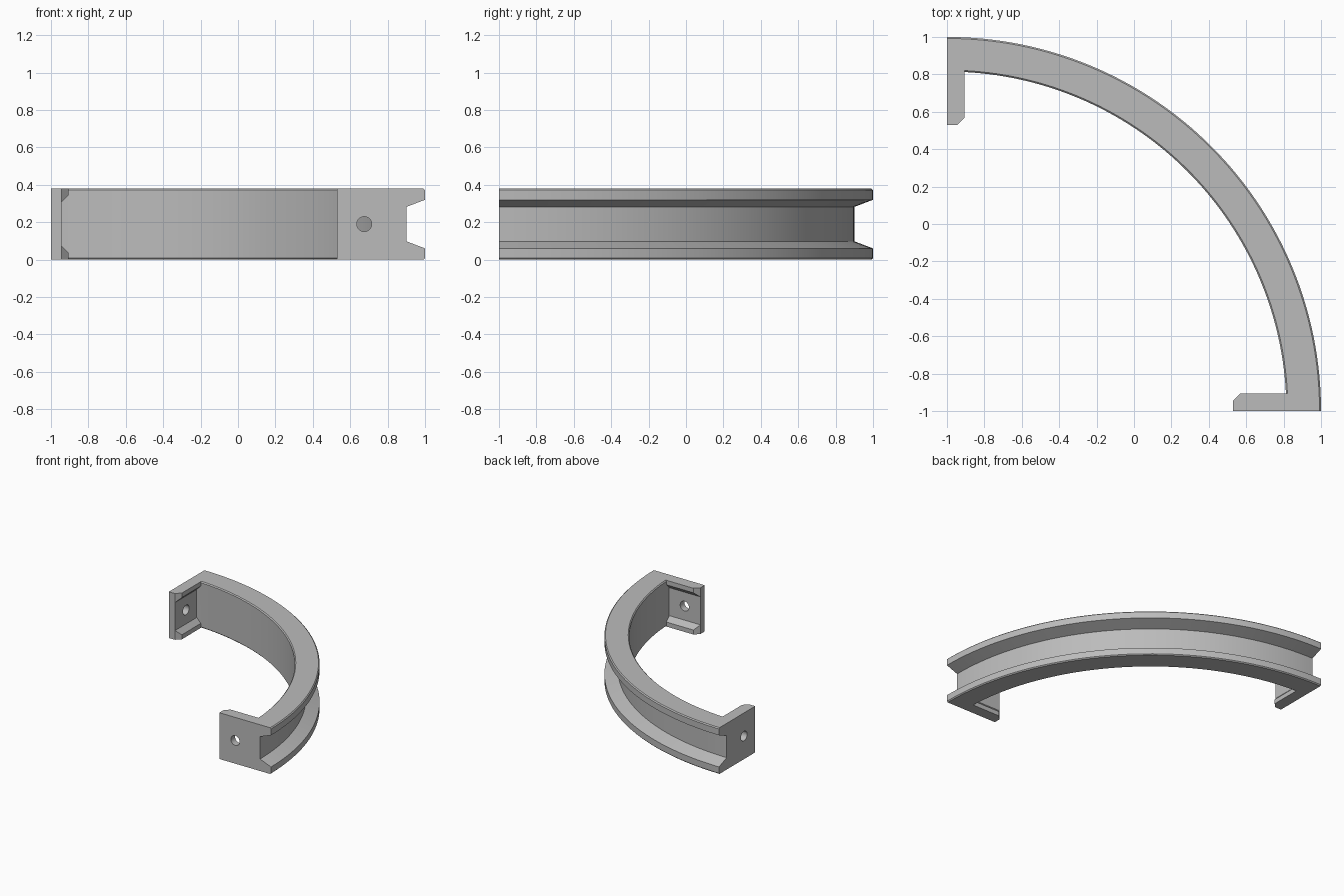
import bpy, bmesh, math
from mathutils import Matrix, Vector

if "Cube" in bpy.data.objects:
    bpy.data.objects.remove(bpy.data.objects["Cube"], do_unlink=True)

H = 0.38             # height of the bracket
R_IN, R_OUT = 1.815, 2.0
BEVEL = 0.008
CENTRE = Vector((-1, -1, 0))
SWAP_XY = Matrix(((0, 1, 0, 0), (1, 0, 0, 0), (0, 0, 1, 0), (0, 0, 0, 1)))

grey = bpy.data.materials.new("matte grey")
grey.use_nodes = True
colour = (0.5, 0.5, 0.5, 1)
grey.diffuse_color = colour
grey.node_tree.nodes["Principled BSDF"].inputs["Base Color"].default_value = colour


def make_object(name, bm):
    bmesh.ops.remove_doubles(bm, verts=bm.verts, dist=1e-5)
    bmesh.ops.recalc_face_normals(bm, faces=bm.faces)
    mesh = bpy.data.meshes.new(name)
    bm.to_mesh(mesh)
    bm.free()
    mesh.materials.append(grey)
    obj = bpy.data.objects.new(name, mesh)
    bpy.context.collection.objects.link(obj)
    return obj


def loft(bm, sections):
    """Skin a list of equal-length closed sections and cap both ends."""
    rings = [[bm.verts.new(p) for p in s] for s in sections]
    n = len(rings[0])
    for a, b in zip(rings, rings[1:]):
        for i in range(n):
            j = (i + 1) % n
            bm.faces.new((a[i], a[j], b[j], b[i]))
    bm.faces.new(rings[0])
    bm.faces.new(rings[-1][::-1])


def mirrored(half):
    """Complete a lower half outline with its reflection about mid height."""
    return half + [(r, H - z) for r, z in reversed(half)]


# Quarter ring with a dovetail-like groove around the outside
profile = mirrored([(R_IN, BEVEL), (R_IN + BEVEL, 0), (R_OUT - BEVEL, 0),
                    (R_OUT, BEVEL), (R_OUT, 0.06), (1.9, 0.098)])
STEPS = 64
angles = [math.pi / 2 * i / STEPS for i in range(STEPS + 1)]
bm = bmesh.new()
loft(bm, [[CENTRE + Vector((r * math.cos(a), r * math.sin(a), z)) for r, z in profile]
          for a in angles])
bracket = make_object("curved_bracket", bm)

# End tab: thin plate with sloped flanges top and bottom, chamfered at the tip
THIN, THICK = -0.945, -0.907
FULL = mirrored([(-1, 0), (THICK, 0), (THICK, 0.037), (THIN, 0.075)])
TIP = mirrored([(-1, 0), (THIN, 0), (THIN, 0.075), (THIN, 0.075)])


def make_tab(name, matrix):
    bm = bmesh.new()
    loft(bm, [[(x, y, z) for x, z in section]
              for section, y in ((TIP, 0.53), (FULL, 0.568), (FULL, 0.85))])
    bm.transform(matrix)
    return make_object(name, bm)


def make_drill(name, matrix):
    bm = bmesh.new()
    place = Matrix.Translation((-0.95, 0.675, H / 2)) @ Matrix.Rotation(math.pi / 2, 4, "Y")
    bmesh.ops.create_cone(bm, cap_ends=True, segments=32, radius1=0.04, radius2=0.04,
                          depth=0.3, matrix=place)
    bm.transform(matrix)
    return make_object(name, bm)


def boolean(target, tool, operation):
    mod = target.modifiers.new(operation.lower(), "BOOLEAN")
    mod.object, mod.operation, mod.solver = tool, operation, "EXACT"
    bpy.context.view_layer.objects.active = target
    bpy.ops.object.modifier_apply(modifier=mod.name)
    bpy.data.objects.remove(tool, do_unlink=True)


# Join the two tabs to the ring and drill their screw holes
for side, matrix in (("back", Matrix.Identity(4)), ("front", SWAP_XY)):
    tab = make_tab(side + "_tab", matrix)
    boolean(tab, make_drill(side + "_drill", matrix), "DIFFERENCE")
    boolean(bracket, tab, "UNION")

bpy.ops.object.select_all(action="DESELECT")
bracket.select_set(True)
bpy.context.view_layer.objects.active = bracket
bpy.ops.object.shade_smooth_by_angle(angle=math.radians(25))
